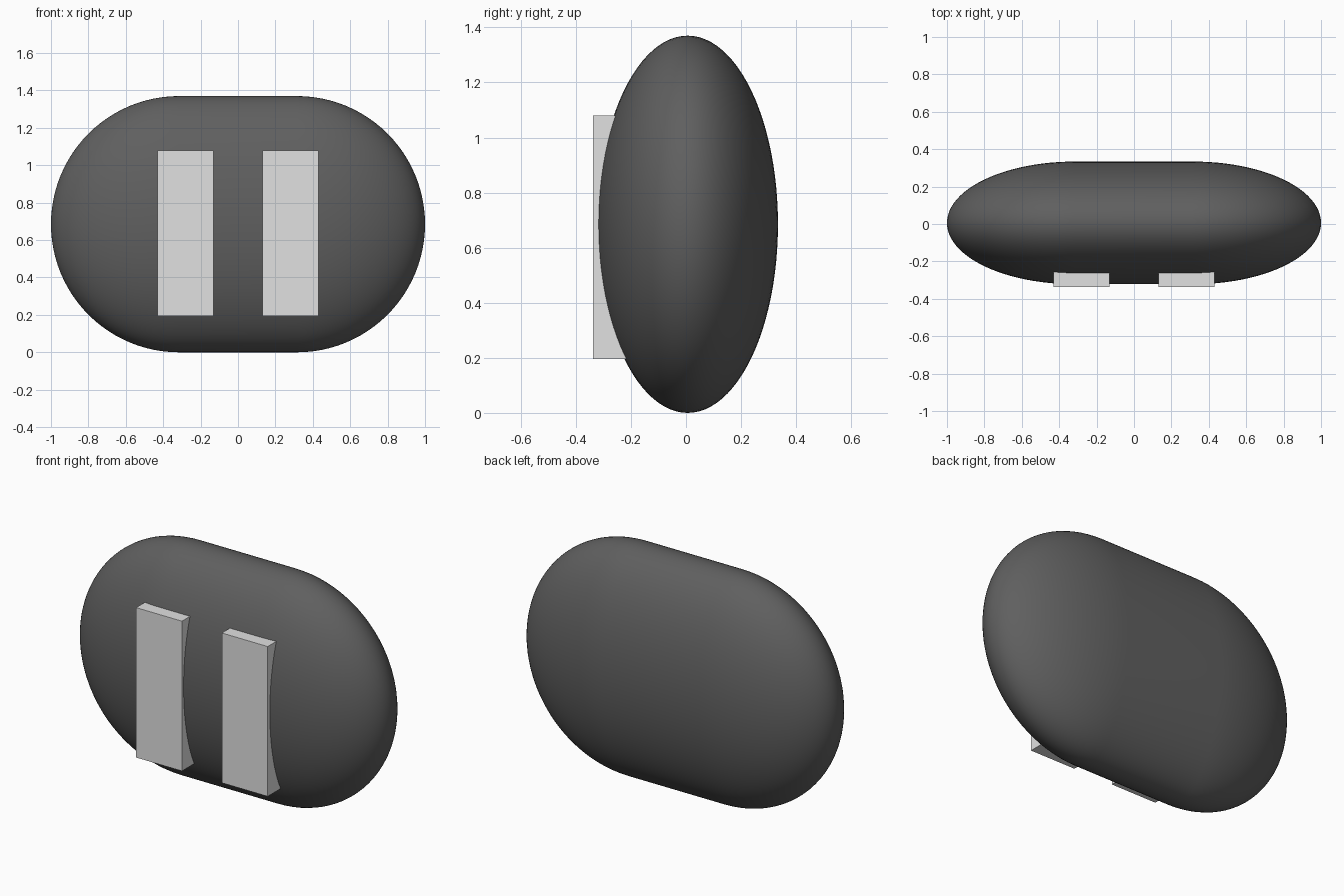
import bpy, bmesh
from math import sin, cos, pi
from mathutils import Matrix, Vector

default = bpy.data.objects.get("Cube")
if default:
    bpy.data.objects.remove(default, do_unlink=True)

RADIUS = 0.685          # half the body height
STRAIGHT = 1 - RADIUS   # half the straight middle
DEPTH = 0.328           # half the body depth
OFFSET = 0.006          # body sits slightly behind centre


def make_material(name, value):
    mat = bpy.data.materials.new(name)
    mat.use_nodes = True
    colour = (value, value, value, 1)
    mat.diffuse_color = colour
    bsdf = mat.node_tree.nodes["Principled BSDF"]
    bsdf.inputs["Base Color"].default_value = colour
    bsdf.inputs["Roughness"].default_value = 0.6
    return mat


def finish(bm, name, mat, smooth=False):
    bmesh.ops.recalc_face_normals(bm, faces=bm.faces)
    for face in bm.faces:
        face.smooth = smooth
    mesh = bpy.data.meshes.new(name)
    bm.to_mesh(mesh)
    bm.free()
    mesh.materials.append(mat)
    obj = bpy.data.objects.new(name, mesh)
    bpy.context.collection.objects.link(obj)
    return obj


charcoal = make_material("charcoal", 0.115)
light_grey = make_material("light_grey", 0.75)

# Body: a capsule lathed around x, then flattened front to back
bm = bmesh.new()
steps = 24
arc = [(STRAIGHT + RADIUS * sin(a), RADIUS * cos(a))
       for a in (i * pi / 2 / steps for i in range(steps + 1))]
profile = [(-x, r) for x, r in reversed(arc)] + arc
verts = [bm.verts.new((x, 0, r)) for x, r in profile]
edges = [bm.edges.new(pair) for pair in zip(verts, verts[1:])]
bmesh.ops.spin(bm, geom=verts + edges, cent=(0, 0, 0), axis=(1, 0, 0),
               angle=2 * pi, steps=96, use_duplicate=False)
bmesh.ops.remove_doubles(bm, verts=bm.verts, dist=0.0001)
bmesh.ops.scale(bm, verts=bm.verts, vec=(1, DEPTH / RADIUS, 1))
bmesh.ops.translate(bm, verts=bm.verts, vec=(0, OFFSET, RADIUS))
finish(bm, "body", charcoal, smooth=True)

# Eyes: two tall blocks set into the front
low, high = Vector((0.13, -0.337, 0.195)), Vector((0.43, -0.17, 1.08))
for side, name in ((1, "left_eye"), (-1, "right_eye")):
    centre, size = (low + high) / 2, high - low
    centre.x *= side
    bm = bmesh.new()
    bmesh.ops.create_cube(bm, size=1, matrix=Matrix.Translation(centre)
                          @ Matrix.Diagonal((*size, 1)))
    finish(bm, name, light_grey)
